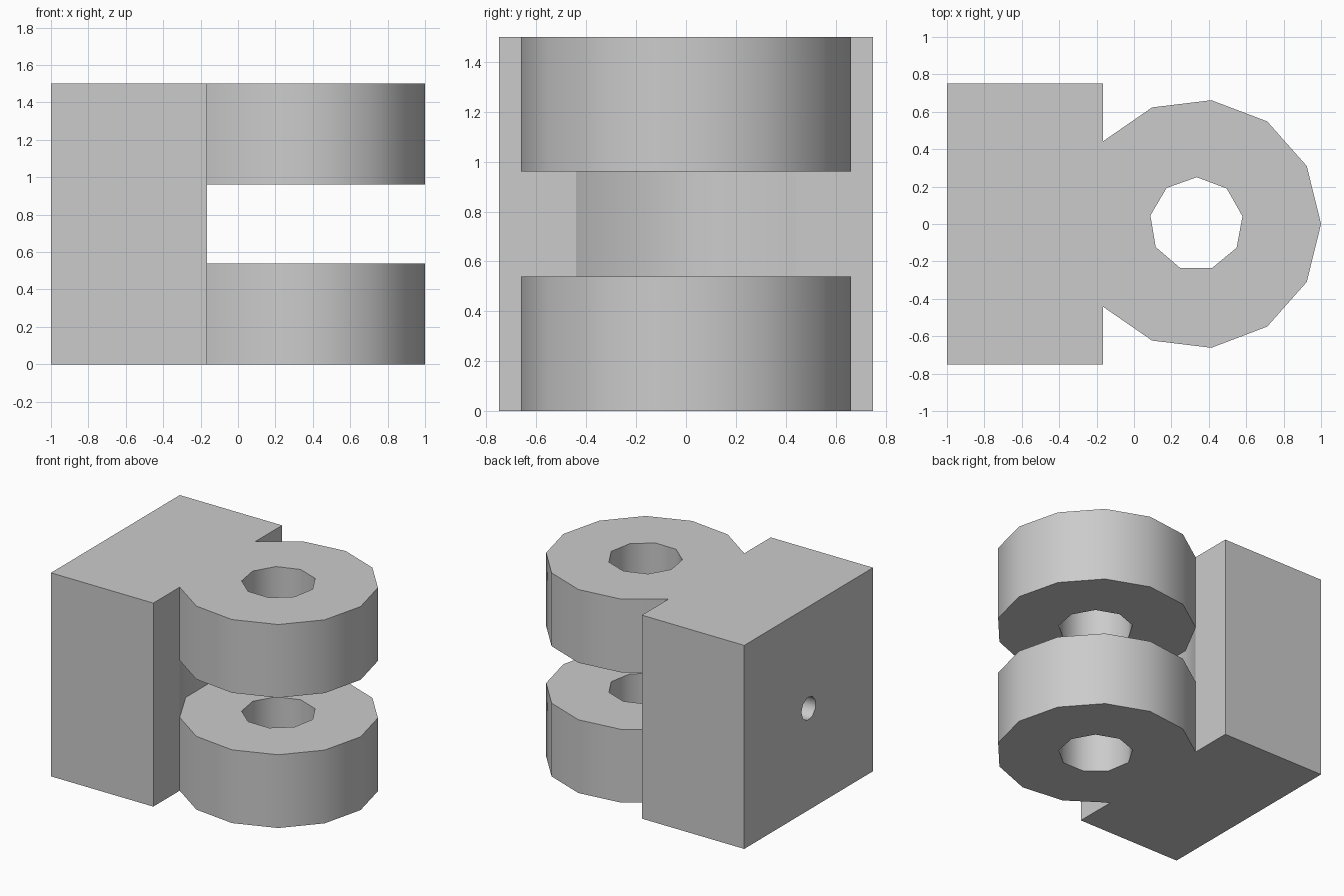
import bpy, bmesh, math
from mathutils import Matrix

if "Cube" in bpy.data.objects:
    bpy.data.objects.remove(bpy.data.objects["Cube"])

R, CX, H = 2 / 3, 1 / 3, 1.5          # eye radius, eye centre, height
SLOT = (0.54, 0.96)


def ring(k, n=13):
    a = 2 * math.pi * k / n
    return (CX + R * math.cos(a), R * math.sin(a))


STEP = ring(5)[0]                     # plane where block meets the eyes


def prism(name, pts, z0, z1, matrix=Matrix()):
    bm = bmesh.new()
    face = bm.faces.new([bm.verts.new((x, y, z0)) for x, y in pts])
    new = bmesh.ops.extrude_face_region(bm, geom=[face])["geom"]
    bmesh.ops.translate(bm, vec=(0, 0, z1 - z0),
                        verts=[v for v in new if isinstance(v, bmesh.types.BMVert)])
    bmesh.ops.recalc_face_normals(bm, faces=bm.faces)
    bm.transform(matrix)
    mesh = bpy.data.meshes.new(name)
    bm.to_mesh(mesh)
    bm.free()
    obj = bpy.data.objects.new(name, mesh)
    bpy.context.collection.objects.link(obj)
    return obj


def circle(cx, r, start, n=9):
    angles = [math.radians(start) + 2 * math.pi * i / n for i in range(n)]
    return [(cx + r * math.cos(a), r * math.sin(a)) for a in angles]


# Mounting block and rounded eyes in one outline
outline = [(-1, -0.75), (STEP, -0.75)] + [ring(k) for k in range(-5, 6)]
outline += [(STEP, 0.75), (-1, 0.75)]
body = prism("clevis_bracket", outline, 0, H)

# Slot between the eyes, with a rounded recess into the block
slot_pts = [ring(5), ring(6), ring(7), ring(8), (0, -1), (1.3, -1), (1.3, 1), (0, 1)]
cutters = [
    prism("slot_cutter", slot_pts, *SLOT),
    # Pin hole through both eyes
    prism("pin_hole_cutter", circle(CX, 0.25, 9.5), -0.2, H + 0.2),
    # Blind screw hole in the rear face
    prism("screw_hole_cutter", circle(0, 0.085, 10), -0.2, 0.5,
          Matrix.Translation((-1, 0, H / 2)) @ Matrix.Rotation(math.pi / 2, 4, 'Y')),
]

bpy.context.view_layer.objects.active = body
body.select_set(True)
for cutter in cutters:
    cutter.hide_render = True
    mod = body.modifiers.new(cutter.name, 'BOOLEAN')
    mod.operation = 'DIFFERENCE'
    mod.solver = 'EXACT'
    mod.object = cutter
    bpy.ops.object.modifier_apply(modifier=mod.name)
for cutter in cutters:
    bpy.data.objects.remove(cutter)

# Smooth round walls, crisp edges around the step face
bpy.ops.object.shade_smooth_by_angle(angle=math.radians(50))
bm = bmesh.new()
bm.from_mesh(body.data)
for e in bm.edges:
    if all(abs(v.co.x - STEP) < 1e-3 for v in e.verts):
        e.smooth = False
bm.to_mesh(body.data)
bm.free()
